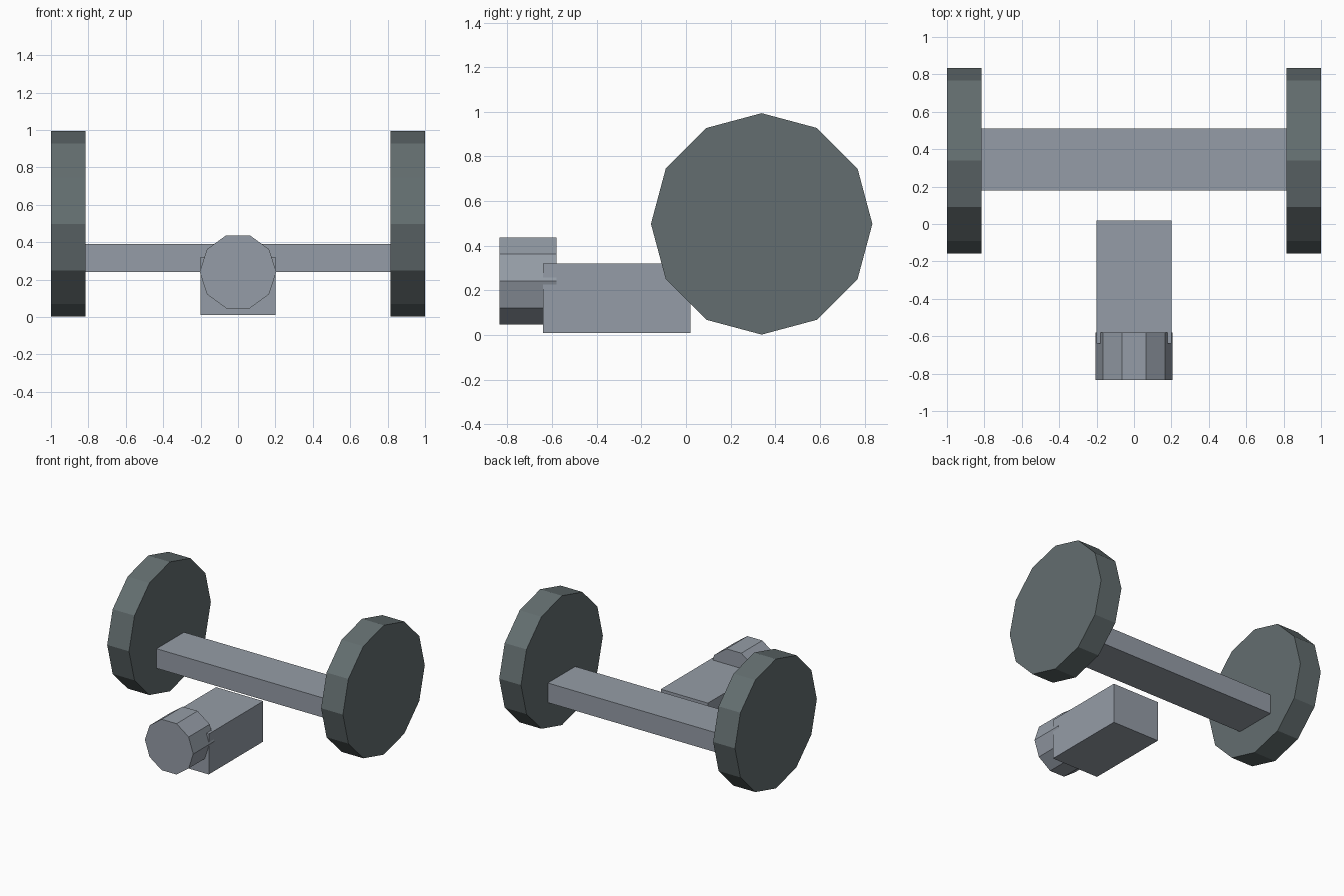
import bpy, math

if "Cube" in bpy.data.objects:
    bpy.data.objects.remove(bpy.data.objects["Cube"])


def material(name, rgb):
    m = bpy.data.materials.new(name)
    m.diffuse_color = (*rgb, 1.0)
    m.use_nodes = True
    m.node_tree.nodes["Principled BSDF"].inputs["Base Color"].default_value = m.diffuse_color
    return m


GREY = material("steel_grey", (0.30, 0.335, 0.385))
DARK = material("dark_rubber", (0.125, 0.155, 0.16))


def box(name, lo, hi, mat):
    centre = [(a + b) / 2 for a, b in zip(lo, hi)]
    bpy.ops.mesh.primitive_cube_add(size=1, location=centre)
    ob = bpy.context.object
    ob.name = name
    ob.scale = [b - a for a, b in zip(lo, hi)]
    bpy.ops.object.transform_apply(location=False, rotation=False, scale=True)
    ob.data.materials.append(mat)
    return ob


def cylinder(name, sides, radius, depth, centre, rotation, mat):
    bpy.ops.mesh.primitive_cylinder_add(vertices=sides, radius=radius, depth=depth,
                                        location=centre, rotation=rotation)
    ob = bpy.context.object
    ob.name = name
    ob.data.materials.append(mat)
    return ob


# Axle beam and central body block
box("axle", (-0.815, 0.178, 0.24), (0.815, 0.51, 0.39), GREY)
box("body", (-0.20, -0.64, 0.01), (0.20, 0.02, 0.32), GREY)

# Ten-sided nose drum, with corners at left and right and flats at top and bottom
nose = cylinder("nose_drum", 10, 0.205, 0.255, (0, -0.7075, 0.242),
                (math.pi / 2, 0, 0), GREY)
nose.rotation_euler = (math.pi / 2, math.pi / 10, 0)

# Twelve-sided wheels, one at each end of the axle
for side, label in ((-1, "left"), (1, "right")):
    cylinder(label + "_wheel", 12, 0.496, 0.185, (side * 0.9075, 0.339, 0.498),
             (0, math.pi / 2, 0), DARK)
